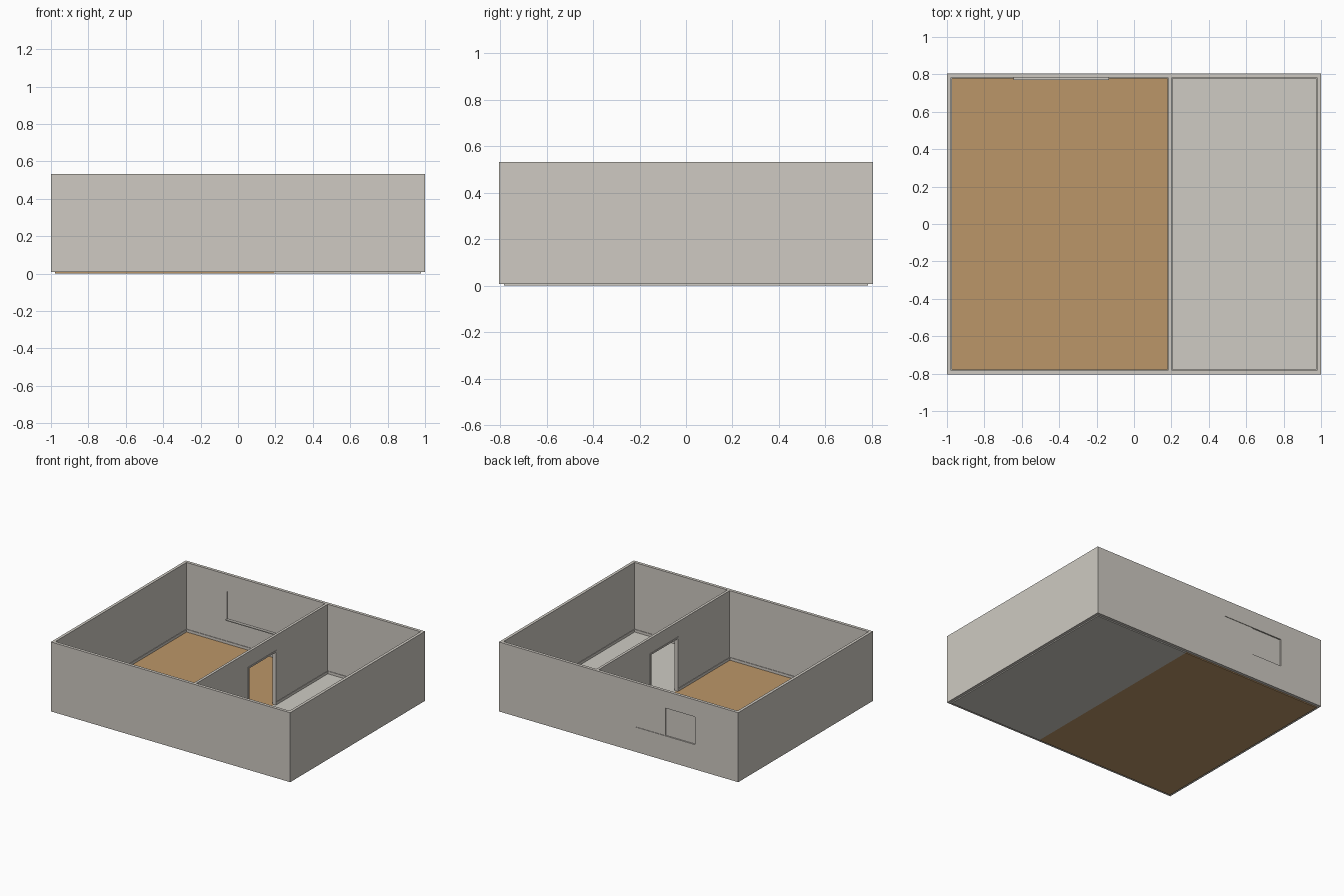
import bpy, bmesh

if "Cube" in bpy.data.objects:
    bpy.data.objects.remove(bpy.data.objects["Cube"])


def material(name, rgb):
    m = bpy.data.materials.new(name)
    m.diffuse_color = (*rgb, 1)
    m.use_nodes = True
    m.node_tree.nodes["Principled BSDF"].inputs["Base Color"].default_value = m.diffuse_color
    return m


WALL = material("warm grey plaster", (0.62, 0.59, 0.54))
WOOD = material("light wood", (0.50, 0.305, 0.14))
TILE = material("pale tile", (0.62, 0.60, 0.55))


def box(name, x, y, z, mat):
    """Axis-aligned box from (low, high) ranges."""
    bm = bmesh.new()
    bmesh.ops.create_cube(bm, size=1)
    for v in bm.verts:
        v.co = [r[0] if c < 0 else r[1] for c, r in zip(v.co, (x, y, z))]
    me = bpy.data.meshes.new(name)
    bm.to_mesh(me)
    bm.free()
    ob = bpy.data.objects.new(name, me)
    bpy.context.collection.objects.link(ob)
    me.materials.append(mat)
    return ob


def cut(ob, x, y, z):
    """Cut a box-shaped opening."""
    cutter = box("cutter", x, y, z, WALL)
    cutter.hide_render = True
    mod = ob.modifiers.new("opening", "BOOLEAN")
    mod.operation = "DIFFERENCE"
    mod.solver = "EXACT"
    mod.object = cutter
    bpy.context.view_layer.objects.active = ob
    bpy.ops.object.modifier_apply(modifier=mod.name)
    bpy.data.objects.remove(cutter)


IX, IY = 0.978, 0.782        # inner room limits
BASE, FLOOR, TOP = 0.008, 0.01, 0.533
PX = (0.182, 0.202)          # partition thickness range
DOOR_Y, DOOR_TOP = 0.17, 0.42
WX, WZ = (-0.64, -0.14), (0.195, 0.405)

# floors of the two rooms
box("wood_floor", (-IX, 0.192), (-IY, IY), (0, FLOOR), WOOD)
box("tile_floor", (0.192, IX), (-IY, IY), (0, FLOOR), TILE)

# outer shell, hollowed, with the window opening in the back
shell = box("outer_walls", (-1, 1), (-0.805, 0.805), (BASE, TOP), WALL)
cut(shell, (-IX, IX), (-IY, IY), (-1, 1))
cut(shell, WX, (0.7, 0.9), WZ)

# partition with the door opening
wall = box("partition_wall", PX, (-IY, IY), (BASE, TOP), WALL)
cut(wall, (0, 0.4), (-DOOR_Y, DOOR_Y), (-1, DOOR_TOP))

# door frame lining
fx, t = (PX[0] - 0.003, PX[1] + 0.003), 0.012
for name, s in (("left", -1), ("right", 1)):
    ys = sorted((s * DOOR_Y, s * (DOOR_Y - t)))
    box("door_jamb_" + name, fx, ys, (FLOOR, DOOR_TOP), WALL)
box("door_head", fx, (-DOOR_Y + t, DOOR_Y - t), (DOOR_TOP - t, DOOR_TOP), WALL)

# sliding window panes, stepped, and the inner sill
mid = sum(WX) / 2
box("window_pane_inner", (WX[0], mid), (0.789, 0.795), WZ, WALL)
box("window_pane_outer", (mid, WX[1]), (0.789, 0.801), WZ, WALL)
box("window_sill", (WX[0] - 0.005, WX[1] + 0.005), (0.769, 0.789),
    (WZ[0] - 0.007, WZ[0]), TILE)

# skirting around both rooms
d, sz = 0.004, (FLOOR, 0.03)
for room, x0, x1 in (("large", -IX, PX[0]), ("small", PX[1], IX)):
    box(room + "_room_skirting_front", (x0, x1), (-IY, -IY + d), sz, WALL)
    box(room + "_room_skirting_back", (x0, x1), (IY - d, IY), sz, WALL)
    outer = (x0, x0 + d) if room == "large" else (x1 - d, x1)
    inner = (x1 - d, x1) if room == "large" else (x0, x0 + d)
    box(room + "_room_skirting_side", outer, (-IY + d, IY - d), sz, WALL)
    for name, ys in (("front", (-IY + d, -DOOR_Y)), ("back", (DOOR_Y, IY - d))):
        box(room + "_room_skirting_partition_" + name, inner, ys, sz, WALL)
